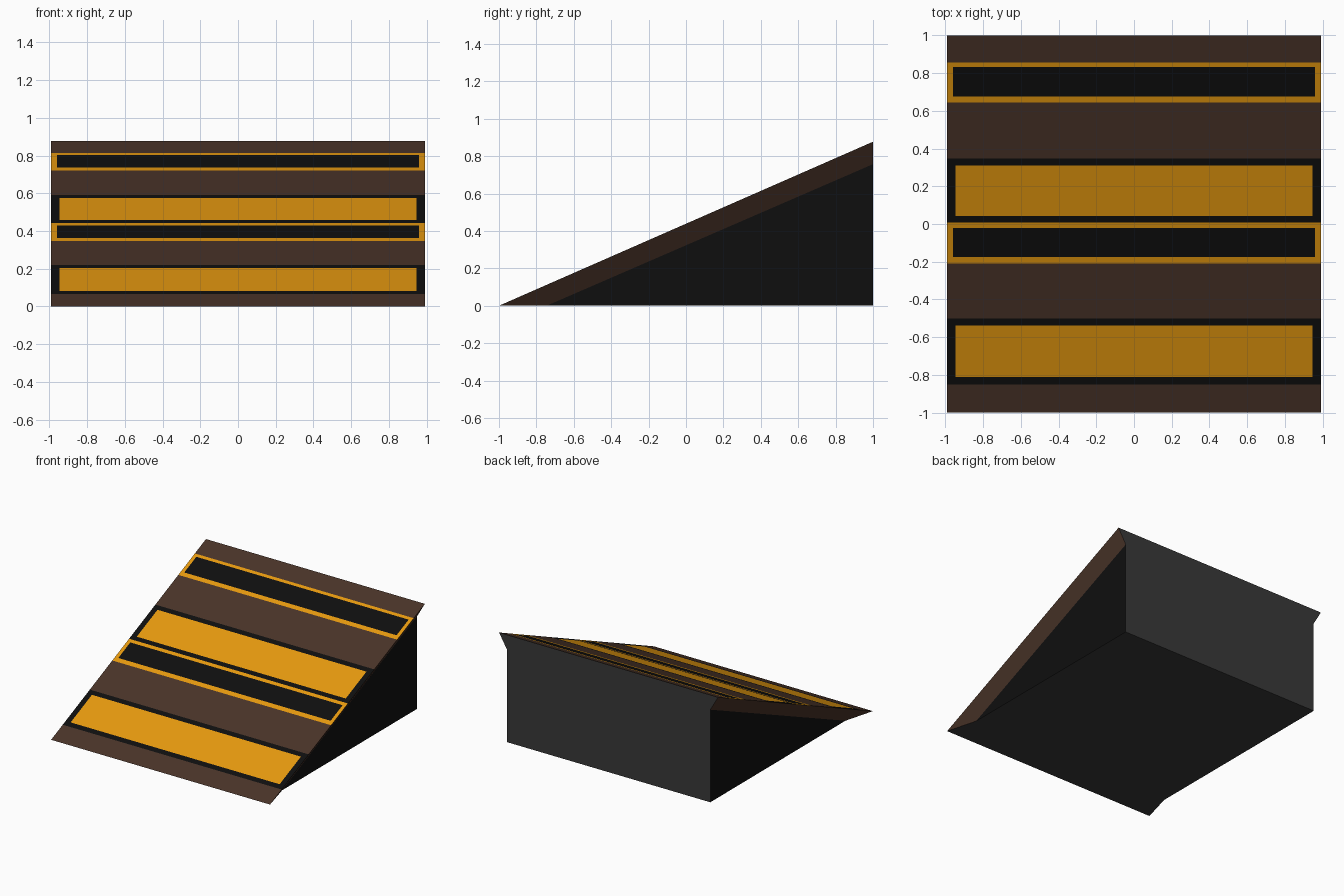
import bpy, bmesh
from mathutils import Vector

if "Cube" in bpy.data.objects:
    bpy.data.objects.remove(bpy.data.objects["Cube"])


def srgb(*c):
    return [((v / 255 + 0.055) / 1.055) ** 2.4 if v > 10 else v / 255 / 12.92 for v in c] + [1]


def material(name, *c):
    m = bpy.data.materials.new(name)
    m.diffuse_color = srgb(*c)
    m.use_nodes = True
    m.node_tree.nodes["Principled BSDF"].inputs["Base Color"].default_value = m.diffuse_color
    return m


MATS = [material("brown", 73, 51, 40), material("amber", 230, 153, 15),
        material("black", 15, 15, 15), material("dark grey", 57, 57, 57)]
BROWN, AMBER, BLACK, GREY = range(4)

W, IN = 0.99, 0.92       # half width at the deck edge and at the body
H, HB = 0.877, 0.757     # back height of the deck and of the body side
YB = -0.745              # front point of the body side

# Painted bands: y start, y end, frame colour, inner colour, inner y start/end, inner half width
BANDS = [(-0.85, -0.50, BLACK, AMBER, -0.812, -0.537, 0.945),
         (-0.21, 0.007, AMBER, BLACK, -0.175, -0.02, 0.96),
         (0.007, 0.347, BLACK, AMBER, 0.042, 0.31, 0.945),
         (0.643, 0.857, AMBER, BLACK, 0.677, 0.833, 0.96)]


def make_object(name, bm):
    me = bpy.data.meshes.new(name)
    bm.to_mesh(me)
    bm.free()
    for m in MATS:
        me.materials.append(m)
    ob = bpy.data.objects.new(name, me)
    bpy.context.collection.objects.link(ob)


def add_face(bm, pts, mat, outward):
    f = bm.faces.new([bm.verts.new(p) for p in pts])
    f.normal_update()
    if f.normal.dot(Vector(outward)) < 0:
        f.normal_flip()
    f.material_index = mat


# Sloped deck, cut along the painted bands and coloured by position
bm = bmesh.new()
add_face(bm, [(-W, -1, 0), (W, -1, 0), (W, 1, H), (-W, 1, H)], BROWN, (0, 0, 1))


def cut(co, no):
    bmesh.ops.bisect_plane(bm, geom=bm.verts[:] + bm.edges[:] + bm.faces[:],
                           plane_co=co, plane_no=no, dist=1e-5)


for y in sorted({y for b in BANDS for y in (b[0], b[1], b[4], b[5])}):
    cut((0, y, 0), (0, 1, 0))
for x in (-0.96, -0.945, 0.945, 0.96):
    cut((x, 0, 0), (1, 0, 0))
for f in bm.faces:
    c = f.calc_center_median()
    for y0, y1, frame, inner, iy0, iy1, ix in BANDS:
        if y0 < c.y < y1:
            inside = iy0 < c.y < iy1 and abs(c.x) < ix
            f.material_index = inner if inside else frame
make_object("ramp_deck", bm)

# Ramp body: flared brown rims, black sides, grey back and underside
bm = bmesh.new()
for s in (-1, 1):
    add_face(bm, [(s * W, -1, 0), (s * W, 1, H), (s * IN, 1, HB), (s * IN, YB, 0)], BROWN, (s, 0, -1))
    add_face(bm, [(s * IN, YB, 0), (s * IN, 1, HB), (s * IN, 1, 0)], BLACK, (s, 0, 0))
add_face(bm, [(-W, 1, H), (W, 1, H), (IN, 1, HB), (IN, 1, 0), (-IN, 1, 0), (-IN, 1, HB)], GREY, (0, 1, 0))
add_face(bm, [(-W, -1, 0), (W, -1, 0), (IN, YB, 0), (IN, 1, 0), (-IN, 1, 0), (-IN, YB, 0)], GREY, (0, 0, -1))
bmesh.ops.remove_doubles(bm, verts=bm.verts[:], dist=1e-5)
make_object("ramp_body", bm)
